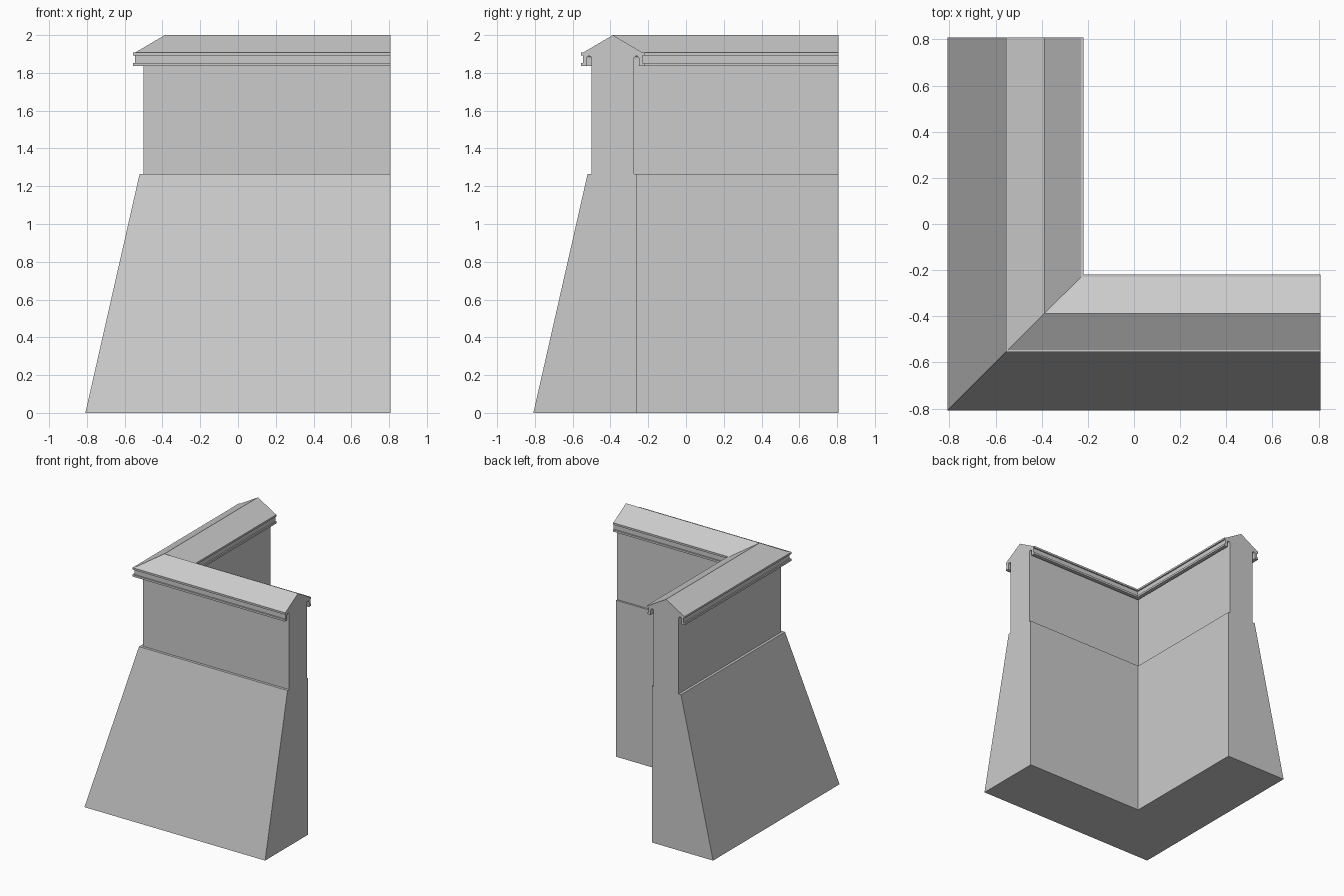
import bpy, bmesh, math

if "Cube" in bpy.data.objects:
    bpy.data.objects.remove(bpy.data.objects["Cube"])

END = 0.808      # free ends of both wall arms
RIDGE = -0.3875  # ridge line of the coping

# Coping half: (distance from ridge, height), from wall face up to the eave
groove_mid, groove_r = 0.125, 0.0125
coping = [(groove_mid - groove_r * math.cos(a), 1.877 + groove_r * math.sin(a))
          for a in [math.pi * i / 6 for i in range(7)]]      # rounded drip groove
coping += [(0.1375, 1.836), (0.168, 1.836), (0.168, 1.852),  # lower fillet
           (0.158, 1.852), (0.158, 1.892),                   # recessed band
           (0.168, 1.892), (0.168, 1.907), (0.158, 1.907)]   # upper fillet

# Full section: battered outer face, coping, ridge, mirrored coping, inner face
section = [(-0.808, 0), (-0.521, 1.265), (RIDGE - 0.1125, 1.265)]
section += [(RIDGE - d, z) for d, z in coping]
section += [(RIDGE, 2.0)]
section += [(RIDGE + d, z) for d, z in reversed(coping)]
section += [(RIDGE + 0.1125, 1.265), (-0.26, 1.265), (-0.26, 0)]


def mitred_sweep(name, profile):
    """Sweep a section along two arms that meet in a 45 degree mitre."""
    bm = bmesh.new()
    rings = [[bm.verts.new(p) for p in ring] for ring in (
        [(END, p, z) for p, z in profile],
        [(p, p, z) for p, z in profile],
        [(p, END, z) for p, z in profile])]
    n = len(profile)
    for a, b in zip(rings, rings[1:]):
        for i in range(n):
            j = (i + 1) % n
            bm.faces.new((a[i], a[j], b[j], b[i]))
    bm.faces.new(rings[0])
    bm.faces.new(rings[-1])
    bmesh.ops.recalc_face_normals(bm, faces=bm.faces)
    mesh = bpy.data.meshes.new(name)
    bm.to_mesh(mesh)
    bm.free()
    obj = bpy.data.objects.new(name, mesh)
    bpy.context.collection.objects.link(obj)
    return obj


# Corner parapet wall
mitred_sweep("corner_parapet_wall", section)
